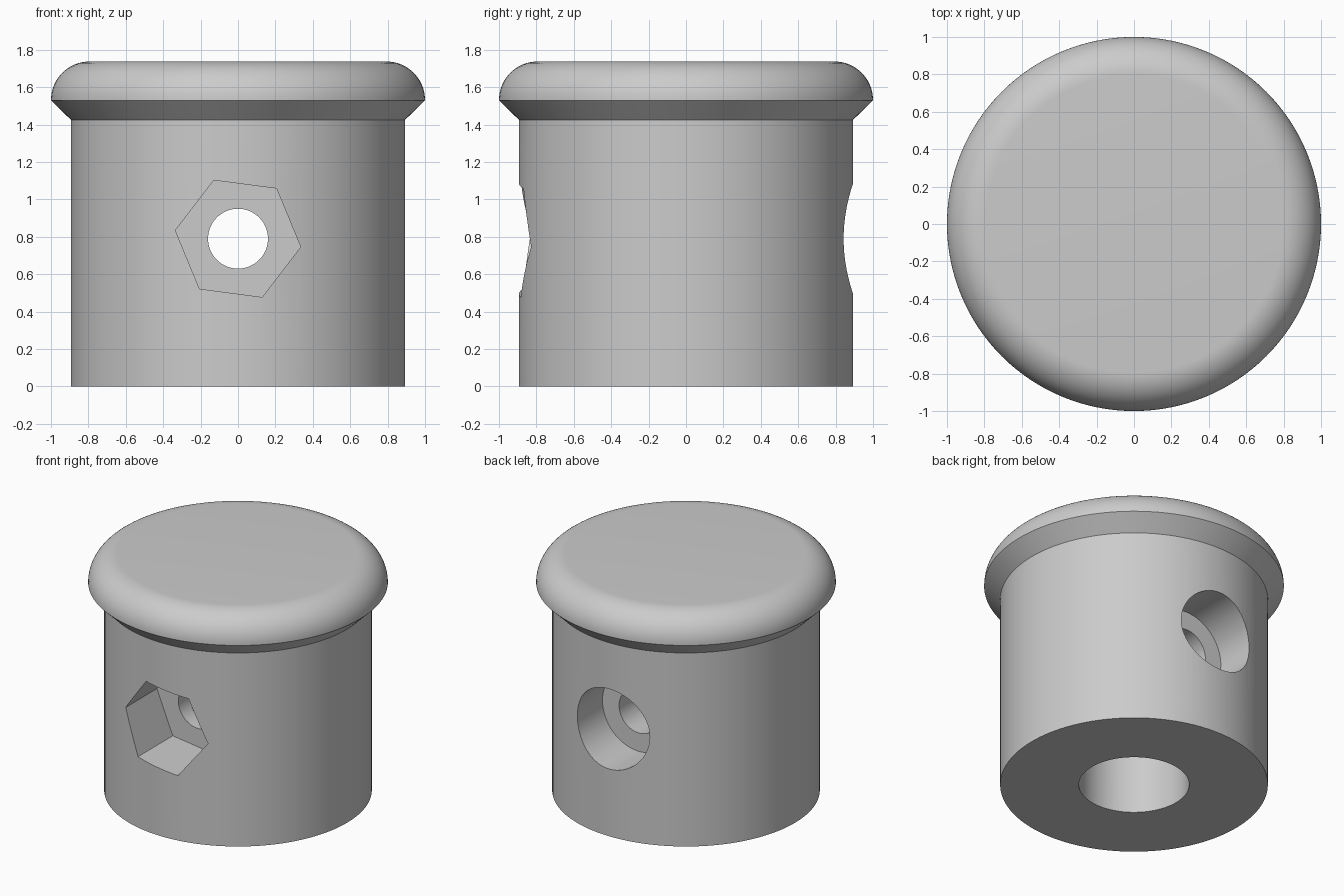
import bpy, bmesh, math
from mathutils import Matrix

if "Cube" in bpy.data.objects:
    bpy.data.objects.remove(bpy.data.objects["Cube"])

SEG = 128
HOLE_Z = 0.79

grey = bpy.data.materials.new("plain_grey")
grey.diffuse_color = (0.6, 0.6, 0.6, 1)
grey.use_nodes = True
grey.node_tree.nodes["Principled BSDF"].inputs["Base Color"].default_value = grey.diffuse_color


def finish(name, bm):
    bmesh.ops.recalc_face_normals(bm, faces=bm.faces)
    mesh = bpy.data.meshes.new(name)
    bm.to_mesh(mesh)
    bm.free()
    mesh.materials.append(grey)
    obj = bpy.data.objects.new(name, mesh)
    bpy.context.collection.objects.link(obj)
    return obj


def lathe(name, profile):
    """Closed solid of revolution from (radius, height) rings."""
    bm = bmesh.new()
    rings = [[bm.verts.new((r * math.cos(a), r * math.sin(a), z))
              for a in (2 * math.pi * i / SEG for i in range(SEG))]
             for r, z in profile]
    for low, high in zip(rings, rings[1:]):
        for i in range(SEG):
            j = (i + 1) % SEG
            bm.faces.new((low[i], low[j], high[j], high[i]))
    bm.faces.new(rings[0][::-1])
    bm.faces.new(rings[-1])
    return finish(name, bm)


def cross_cutter(name, radius, y0, y1, sides, turn=0.0):
    """Prism lying along y, centred on the cross hole."""
    bm = bmesh.new()
    bmesh.ops.create_cone(bm, cap_ends=True, segments=sides, radius1=radius,
                          radius2=radius, depth=y1 - y0)
    # create_cone starts its first corner on +y; put it on +x before turning
    spin = Matrix.Rotation(turn - math.pi / 2, 4, 'Z')
    tilt = Matrix.Rotation(math.pi / 2, 4, 'X')
    place = Matrix.Translation((0, (y0 + y1) / 2, HOLE_Z))
    bm.transform(place @ tilt @ spin)
    return finish(name, bm)


# Knob: straight body, flared collar, rounded cap edge
profile = [(0.893, 0), (0.893, 1.425), (1.0, 1.53)]
for k in range(1, 17):
    a = math.pi / 2 * k / 16
    profile.append((0.795 + 0.205 * math.cos(a), 1.53 + 0.207 * math.sin(a)))
knob = lathe("knob", profile)

# Blind bore, bolt hole, nut pocket and bolt head recess
cutters = [
    lathe("bore_cutter", [(0.368, -0.2), (0.368, 1.42)]),
    cross_cutter("bolt_hole_cutter", 0.16, -1.2, 1.2, 64),
    cross_cutter("nut_pocket_cutter", 0.338, -1.2, -0.465, 6, math.radians(-7.5)),
    cross_cutter("bolt_head_cutter", 0.295, 0.55, 1.2, 64),
]
for cutter in cutters:
    cut = knob.modifiers.new(cutter.name, 'BOOLEAN')
    cut.operation = 'DIFFERENCE'
    cut.solver = 'EXACT'
    cut.object = cutter

# Bake the cuts, then remove the cutters
bpy.context.view_layer.objects.active = knob
knob.select_set(True)
for cutter in cutters:
    bpy.ops.object.modifier_apply(modifier=cutter.name)
for cutter in cutters:
    bpy.data.objects.remove(cutter, do_unlink=True)
bpy.ops.object.shade_smooth_by_angle(angle=math.radians(30))
